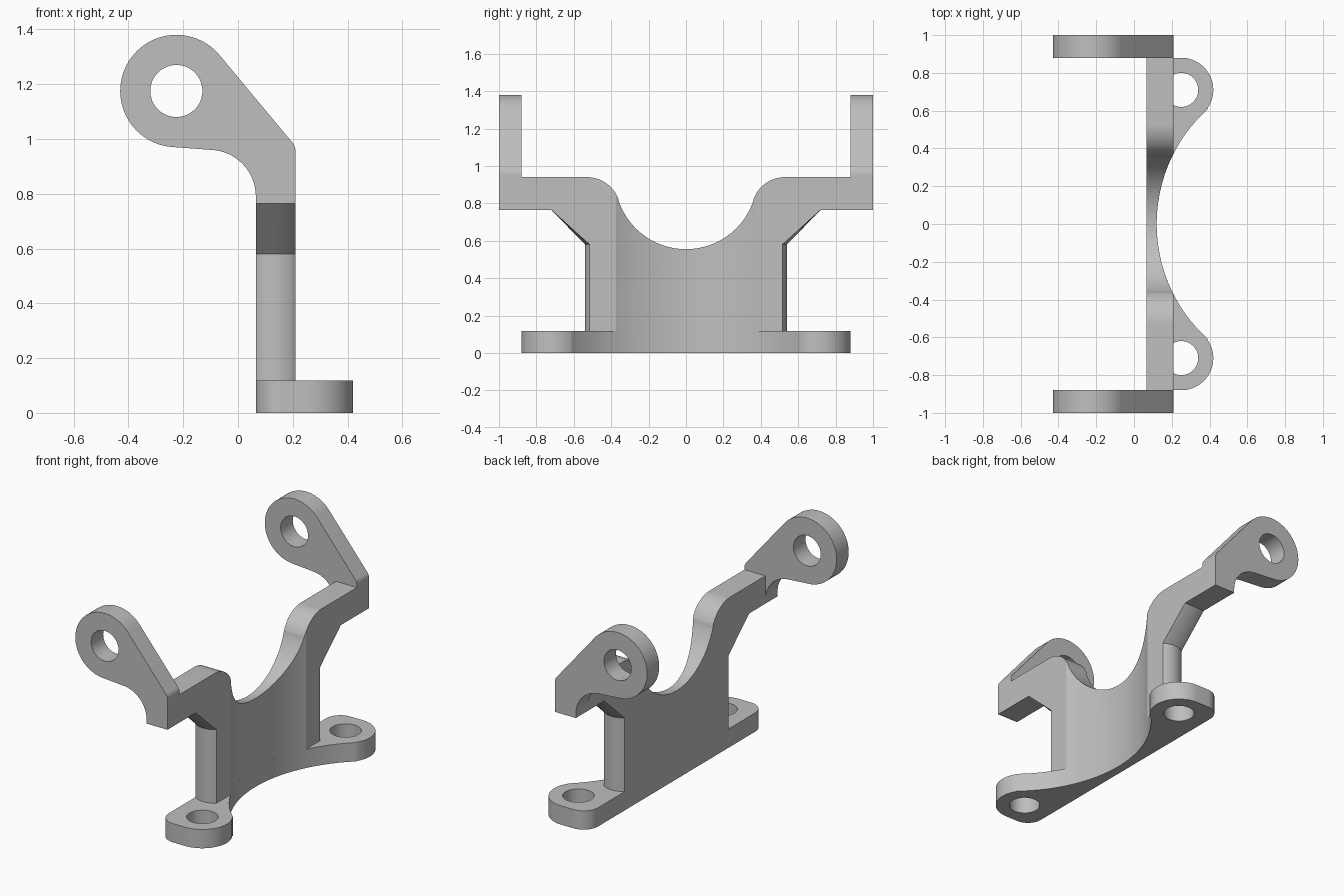
import bpy, bmesh
from math import sin, cos, radians, sqrt
from mathutils import Matrix

cube = bpy.data.objects.get("Cube")
if cube:
    bpy.data.objects.remove(cube, do_unlink=True)

GREY = (0.52, 0.52, 0.52, 1)
grey = bpy.data.materials.new("plain grey")
grey.use_nodes = True
grey.diffuse_color = GREY
for node in grey.node_tree.nodes:
    if node.type == 'BSDF_PRINCIPLED':
        node.inputs["Base Color"].default_value = GREY


def arc(cx, cy, r, start, end, n=24):
    angles = [radians(start + (end - start) * i / n) for i in range(n + 1)]
    return [(cx + r * cos(a), cy + r * sin(a)) for a in angles]


def add_object(name, bm):
    bmesh.ops.recalc_face_normals(bm, faces=bm.faces)
    mesh = bpy.data.meshes.new(name)
    bm.to_mesh(mesh)
    bm.free()
    ob = bpy.data.objects.new(name, mesh)
    bpy.context.collection.objects.link(ob)
    mesh.materials.append(grey)
    return ob


def loft(name, loops):
    """Solid through matching closed loops, capped at both ends."""
    bm = bmesh.new()
    rings = [[bm.verts.new(p) for p in loop] for loop in loops]
    n = len(rings[0])
    for a, b in zip(rings, rings[1:]):
        for i in range(n):
            j = (i + 1) % n
            bm.faces.new((a[i], a[j], b[j], b[i]))
    bm.faces.new(rings[0])
    bm.faces.new(rings[-1])
    return add_object(name, bm)


def cut_cylinder(ob, centre, radius, axis='Z', segments=64):
    bm = bmesh.new()
    bmesh.ops.create_cone(bm, cap_ends=True, segments=segments,
                          radius1=radius, radius2=radius, depth=3)
    if axis == 'Y':
        bm.transform(Matrix.Rotation(radians(90), 4, 'X'))
    bm.transform(Matrix.Translation(centre))
    cutter = add_object("cutter", bm)
    cutter.hide_render = True
    mod = ob.modifiers.new("cut", 'BOOLEAN')
    mod.operation = 'DIFFERENCE'
    mod.solver = 'EXACT'
    mod.object = cutter
    activate(ob)
    bpy.ops.object.modifier_apply(modifier=mod.name)
    bpy.data.objects.remove(cutter, do_unlink=True)


def activate(ob):
    bpy.ops.object.select_all(action='DESELECT')
    ob.select_set(True)
    bpy.context.view_layer.objects.active = ob


def smooth(ob):
    activate(ob)
    bpy.ops.object.shade_smooth_by_angle(angle=radians(25))


X0, X1 = 0.065, 0.21      # wall thickness
FOOT_TOP = 0.118
RADIUS, AXIS_X = 0.82, 0.94   # hollow on the mounting side


# Upright wall with saddle, arms and bulging ends
def wall_loop(x):
    mid, half = (X0 + X1) / 2, (X1 - X0) / 2
    r = 0.118
    end = 0.515 + sqrt(r * r - (x - mid) ** 2) - sqrt(r * r - half * half)
    side = arc(0, 0.935, 0.38, -90, -18.3) + arc(0.53, 0.76, 0.18, 161.7, 90)[1:]
    side += [(0.88, 0.94), (0.88, 0.765), (0.72, 0.765), (end, 0.58), (end, FOOT_TOP)]
    outline = side + [(-y, z) for y, z in reversed(side[1:])]
    return [(x, y, z) for y, z in outline]


SLICES = 12
wall = loft("saddle_wall", [wall_loop(X0 + (X1 - X0) * i / SLICES) for i in range(SLICES + 1)])
cut_cylinder(wall, (AXIS_X, 0, 0.5), RADIUS, segments=256)
smooth(wall)

# Base with two rounded bolt lugs
lug = arc(AXIS_X, 0, RADIUS, 180, 131.7) + arc(0.25, 0.71, 0.17, -35, 90)
lug += arc(0.165, 0.78, 0.1, 90, 180)
outline = lug + [(x, -y) for x, y in reversed(lug[1:])]
base = loft("base_flange", [[(x, y, z) for x, y in outline] for z in (0, FOOT_TOP)])
for s in (-1, 1):
    cut_cylinder(base, (0.25, s * 0.71, 0), 0.09)
smooth(base)

# Pivot ears at both ends
ear = [(X0, 0.765), (X1, 0.765)] + arc(0.16, 0.955, 0.05, 0, 39, 8)
ear += arc(-0.225, 1.175, 0.205, 39, 266, 48) + arc(-0.105, 0.79, 0.17, 86, 0)
for name, s in (("front_ear", -1), ("back_ear", 1)):
    ob = loft(name, [[(x, s * y, z) for x, z in ear] for y in (0.88, 1)])
    cut_cylinder(ob, (-0.225, 0, 1.175), 0.095, 'Y')
    smooth(ob)
